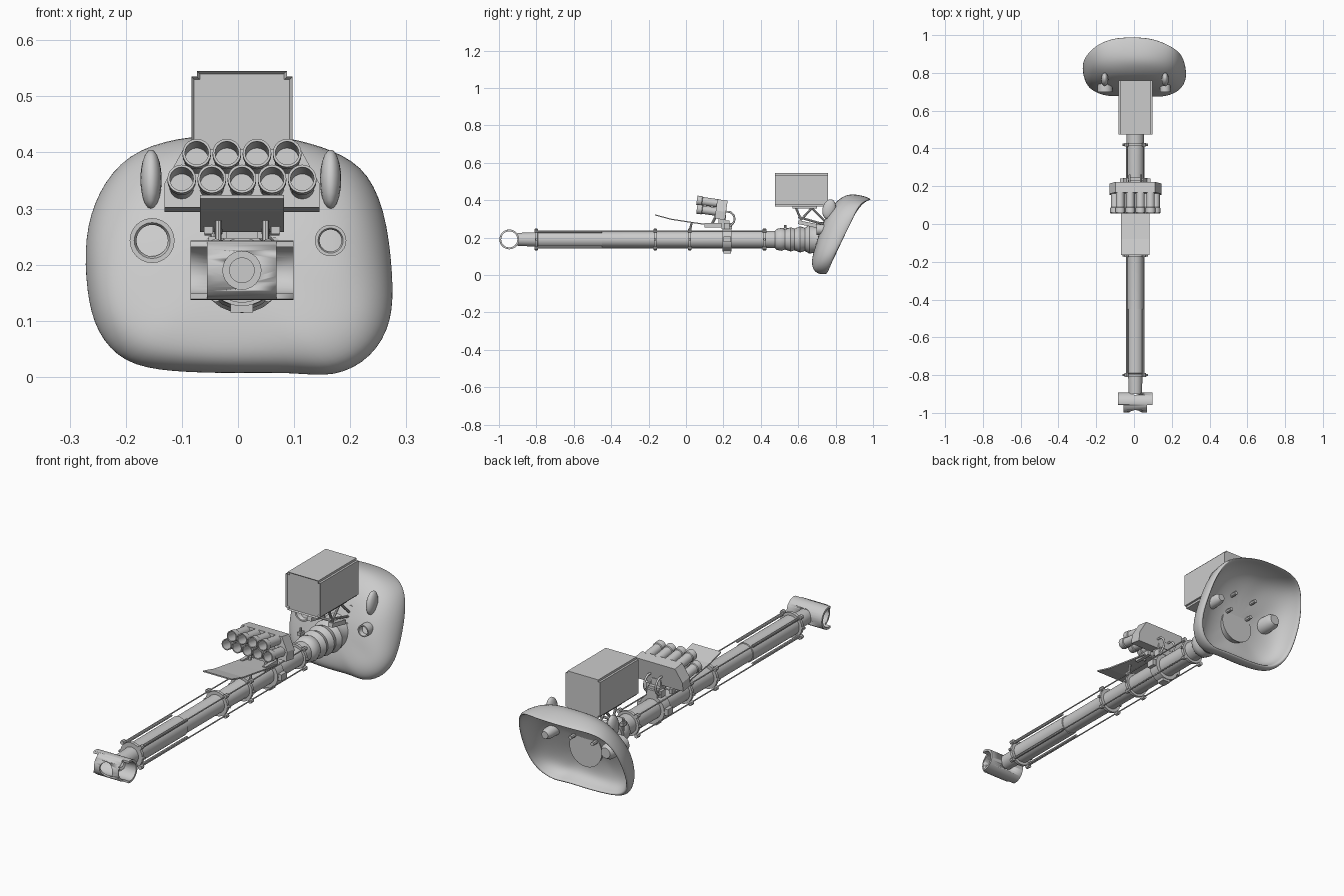
import bpy, bmesh, math, random
from mathutils import Vector, Matrix

cube = bpy.data.objects.get("Cube")
if cube:
    bpy.data.objects.remove(cube, do_unlink=True)

random.seed(4)
CX, CZ = 0.007, 0.19

grey = bpy.data.materials.new("plain_grey")
grey.use_nodes = True
grey.diffuse_color = (0.6, 0.6, 0.6, 1)
grey.node_tree.nodes["Principled BSDF"].inputs["Base Color"].default_value = (0.6, 0.6, 0.6, 1)


def finish(name, bm, angle=35):
    bmesh.ops.recalc_face_normals(bm, faces=bm.faces)
    mesh = bpy.data.meshes.new(name)
    bm.to_mesh(mesh)
    bm.free()
    mesh.materials.append(grey)
    ob = bpy.data.objects.new(name, mesh)
    bpy.context.collection.objects.link(ob)
    bpy.ops.object.select_all(action='DESELECT')
    ob.select_set(True)
    bpy.context.view_layer.objects.active = ob
    if angle:
        bpy.ops.object.shade_smooth_by_angle(angle=math.radians(angle))
    return ob


def skin(bm, rings, loop=False):
    """Bridge rings of vertices; cap the ends unless the rings form a loop."""
    n = len(rings[0])
    pairs = list(zip(rings, rings[1:])) + ([(rings[-1], rings[0])] if loop else [])
    for a, b in pairs:
        for i in range(n):
            j = (i + 1) % n
            bm.faces.new((a[i], a[j], b[j], b[i]))
    if not loop:
        bm.faces.new(rings[0])
        bm.faces.new(rings[-1])


def lathe(name, profile, origin=(CX, 0, CZ), axis=(0, 1, 0), segs=24, loop=False):
    """Turn (distance, radius) pairs around an axis."""
    bm = bmesh.new()
    q = Vector(axis).to_track_quat('Z', 'Y')
    rings = []
    for t, r in profile:
        rings.append([bm.verts.new(Vector(origin) + q @ Vector(
            (r * math.cos(2 * math.pi * k / segs), r * math.sin(2 * math.pi * k / segs), t)))
            for k in range(segs)])
    skin(bm, rings, loop)
    return finish(name, bm)


def rod(name, a, b, r, segs=8):
    d = Vector(b) - Vector(a)
    return lathe(name, [(0, r), (d.length, r)], a, d, segs)


def box(name, lo, hi, tilt=0, bevel=0):
    bm = bmesh.new()
    lo, hi = Vector(lo), Vector(hi)
    m = Matrix.Translation((lo + hi) / 2) @ Matrix.Rotation(tilt, 4, 'X') @ Matrix.Diagonal((*(hi - lo), 1))
    bmesh.ops.create_cube(bm, size=1, matrix=m)
    if bevel:
        bmesh.ops.bevel(bm, geom=bm.edges[:], offset=bevel, segments=2, affect='EDGES')
    return finish(name, bm)


def cut(ob, cutter):
    mod = ob.modifiers.new("cut", 'BOOLEAN')
    mod.operation, mod.solver, mod.object = 'DIFFERENCE', 'EXACT', cutter
    bpy.context.view_layer.objects.active = ob
    bpy.ops.object.modifier_apply(modifier="cut")
    bpy.data.objects.remove(cutter, do_unlink=True)


# Gun tube with bore
lathe("barrel", [(-0.80, 0.022), (-0.90, 0.022), (-0.90, 0.035), (-0.80, 0.038), (-0.79, 0.046),
                 (-0.45, 0.046), (-0.449, 0.042), (0.0, 0.043), (0.02, 0.046), (0.50, 0.046)], segs=32)

# Muzzle brake: sideways tube, front of both ends cut back, holes through the middle
brake = lathe("muzzle_brake", [(-0.092, 0.053), (0.092, 0.053), (0.092, 0.043), (-0.092, 0.043)],
              (CX, -0.945, CZ), (1, 0, 0), 32, True)
for s in (-1, 1):
    x = CX + s * 0.092
    cut(brake, box("end_cutter", (x - 0.03, -1.05, 0.1), (x + 0.03, -0.957, 0.3)))
cut(brake, lathe("hole_cutter", [(-1.1, 0.034), (-0.86, 0.034)]))

# Clamp rings with four lugs each, and the rods they hold
def corner(y, r, k):
    a = math.radians(45 + 90 * k)
    return (CX + r * math.cos(a), y, CZ + r * math.sin(a))

for y in (-0.80, -0.165, 0.02, 0.42):
    lathe("clamp_ring", [(y - 0.007, 0.058), (y + 0.007, 0.058), (y + 0.007, 0.036), (y - 0.007, 0.036)], loop=True)
    for k in range(4):
        rod("clamp_lug", corner(y - 0.01, 0.066, k), corner(y + 0.01, 0.066, k), 0.010)
    for s in (-1, 1):
        rod("clamp_bolt", (CX + s * 0.05, y, CZ), (CX + s * 0.068, y, CZ), 0.006)
for k in range(4):
    rod("long_rod", corner(-0.80, 0.064, k), corner(0.42, 0.064, k), 0.003)
    rod("sleeve_rail", corner(-0.79, 0.058, k), corner(-0.45, 0.058, k), 0.006)

# Heavy collar carrying the launcher
lathe("collar", [(0.195, 0.064), (0.243, 0.064), (0.243, 0.04), (0.195, 0.04)], loop=True)
box("collar_top", (CX - 0.04, 0.19, 0.235), (CX + 0.04, 0.245, 0.29), bevel=0.012)
box("collar_foot", (CX - 0.02, 0.20, 0.115), (CX + 0.02, 0.24, 0.14))
for s in (-1, 1):
    box("collar_lug", (CX + s * 0.068 - 0.012, 0.20, 0.175), (CX + s * 0.068 + 0.012, 0.24, 0.205))

# Launcher: two staggered rows of open tubes
aim = Vector((0, -math.cos(0.14), math.sin(0.14)))
for count, z in ((4, 0.399), (5, 0.353)):
    for i in range(count):
        x = CX + (i - (count - 1) / 2) * 0.0537
        start = Vector((x, 0.058, z)) - aim * 0.115
        lathe("launch_tube", [(0, 0.022), (0.085, 0.022), (0.088, 0.0255), (0.115, 0.0255),
                              (0.115, 0.021), (0.03, 0.021)], start, aim, 20)

# Launcher back housing
bm = bmesh.new()
side = [(0.138, 0.302), (0.138, 0.345), (0.105, 0.405)]
outline = side + [(-x, z) for x, z in reversed(side)]
skin(bm, [[bm.verts.new((CX + x, y + (z - 0.35) * 0.14, z - (y - 0.16) * 0.14)) for x, z in outline]
          for y in (0.16, 0.215)])
finish("launcher_housing", bm, 0)
box("launcher_bracket", (CX - 0.025, 0.175, 0.27), (CX + 0.025, 0.215, 0.32))

# Deflector plate and struts
bm = bmesh.new()
path = [(-0.165, 0.318), (-0.08, 0.295), (0.05, 0.275), (0.17, 0.258)]
skin(bm, [[bm.verts.new((CX + x, y, z + h)) for x, h in ((-0.075, 0), (0.075, 0), (0.075, 0.006), (-0.075, 0.006))]
          for y, z in path])
finish("deflector_plate", bm, 0)
for s in (-1, 1):
    x = CX + s * 0.042
    rod("plate_strut", (x, 0.02, 0.235), (x, 0.03, 0.278), 0.006)
    rod("launcher_strut", (x, 0.13, 0.255), (x, 0.165, 0.325), 0.007)
    box("plate_foot", (CX + s * 0.06 - 0.008, 0.10, 0.255), (CX + s * 0.06 + 0.008, 0.19, 0.278))

# Launcher cables
def cable(name, pts, r):
    cu = bpy.data.curves.new(name, 'CURVE')
    cu.dimensions, cu.bevel_depth, cu.bevel_resolution = '3D', r, 2
    sp = cu.splines.new('BEZIER')
    sp.bezier_points.add(len(pts) - 1)
    for bp, p in zip(sp.bezier_points, pts):
        bp.co = p
        bp.handle_left_type = bp.handle_right_type = 'AUTO'
    cu.materials.append(grey)
    bpy.context.collection.objects.link(bpy.data.objects.new(name, cu))

for s in (-1, 1):
    x = CX + s * 0.03
    cable("cable", [(x, 0.20, 0.34), (x, 0.245, 0.33), (x, 0.258, 0.29), (x, 0.235, 0.26)], 0.005)

# Canvas bellows around the gun root
lathe("bellows", [(0.475, 0.046), (0.485, 0.056), (0.51, 0.061), (0.53, 0.054), (0.56, 0.065), (0.58, 0.058),
                  (0.61, 0.070), (0.635, 0.062), (0.66, 0.076), (0.69, 0.070), (0.74, 0.085)])
rod("bellows_pin", (CX - 0.05, 0.53, 0.21), (CX - 0.05, 0.53, 0.268), 0.006)
box("bellows_catch", (CX - 0.06, 0.515, 0.235), (CX - 0.04, 0.545, 0.25))

# Hollow mantlet cover, from front centre round the rim to the inside
outline = [(-.27, .15), (-.25, .08), (-.20, .025), (-.12, .01), (0, .008), (.10, .01), (.17, 0), (.24, .035),
           (.272, .10), (.275, .18), (.26, .30), (.22, .38), (.15, .42), (.07, .44), (-.02, .44), (-.11, .437),
           (-.20, .405), (-.25, .33), (-.272, .25)]
layers = [(.18, .145), (.45, .145), (.7, .138), (.88, .115), (.98, .075), (1.015, .03), (1.0, 0),
          (.95, 0), (.92, .035), (.82, .085), (.6, .115), (.3, .125)]
bm = bmesh.new()
rings = []
for s, depth in layers:
    ring = []
    for x, z in outline:
        zz = 0.22 + (z - 0.22) * s
        y = 0.75 + 0.47 * zz - depth * (0.72 + 1.2 * min(zz, 0.25))
        lip = max(0, (zz - 0.38) / 0.06) * max(0, 1 - depth / 0.06)
        w = 0.004 if 0.5 < s else 0
        ring.append(bm.verts.new((x * s + random.uniform(-w, w), y + 0.035 * lip + random.uniform(-w, w),
                                  zz - 0.035 * lip)))
    rings.append(ring)
skin(bm, rings)
cover = finish("mantlet_cover", bm, 0)
for p in cover.data.polygons:
    p.use_smooth = True
sub = cover.modifiers.new("soften", 'SUBSURF')
sub.levels = sub.render_levels = 2

# Sight ports through the cover
for x, r in ((-0.153, 0.040), (0.165, 0.028)):
    lathe("sight_port", [(0.76, r * 0.7), (0.705, r * 0.7), (0.698, r * 0.8), (0.698, r),
                         (0.72, r), (0.80, r * 0.9), (0.82, r * 0.6)], (x, 0, 0.243))

# Padded bulges on the cover
for x in (-0.155, 0.165):
    bm = bmesh.new()
    bmesh.ops.create_uvsphere(bm, u_segments=16, v_segments=10, radius=1, matrix=Matrix.Translation((x, 0.765, 0.352))
                              @ Matrix.Rotation(-0.25, 4, 'X') @ Matrix.Diagonal((0.019, 0.035, 0.054, 1)))
    finish("cover_bulge", bm, 80)

# Bolts on the inside of the cover
for x in (-0.05, 0.065):
    for z in (0.24, 0.31):
        y = 0.75 + 0.47 * z - 0.125
        rod("inner_bolt", (x, y - 0.02, z), (x, y + 0.035, z), 0.009)

# Searchlight box with recessed front pane
bm = bmesh.new()
bmesh.ops.create_cube(bm, size=1, matrix=Matrix.Translation((CX, 0.6175, 0.455)) @ Matrix.Diagonal((0.18, 0.285, 0.18, 1)))
long_edges = [e for e in bm.edges if abs(e.verts[0].co.y - e.verts[1].co.y) > 0.1]
bmesh.ops.bevel(bm, geom=long_edges, offset=0.01, segments=2, affect='EDGES')
bm.normal_update()
front = [f for f in bm.faces if f.normal.y < -0.9]
bmesh.ops.inset_region(bm, faces=front, thickness=0.007, depth=-0.006)
finish("searchlight_box", bm)

# Searchlight mount
for s in (-1, 1):
    x = CX + s * 0.055
    for a, b in (((0.585, 0.365), (0.615, 0.295)), ((0.615, 0.295), (0.67, 0.355)), ((0.60, 0.31), (0.74, 0.27)),
                 ((0.67, 0.36), (0.74, 0.29))):
        rod("mount_strut", (x, *a), (x, *b), 0.006)
    box("mount_foot", (x - 0.012, 0.60, 0.262), (x + 0.012, 0.70, 0.282), tilt=-0.2)
rod("mount_bar", (CX - 0.06, 0.615, 0.295), (CX + 0.06, 0.615, 0.295), 0.006)
box("mount_plate", (CX - 0.07, 0.57, 0.355), (CX + 0.07, 0.70, 0.367))
